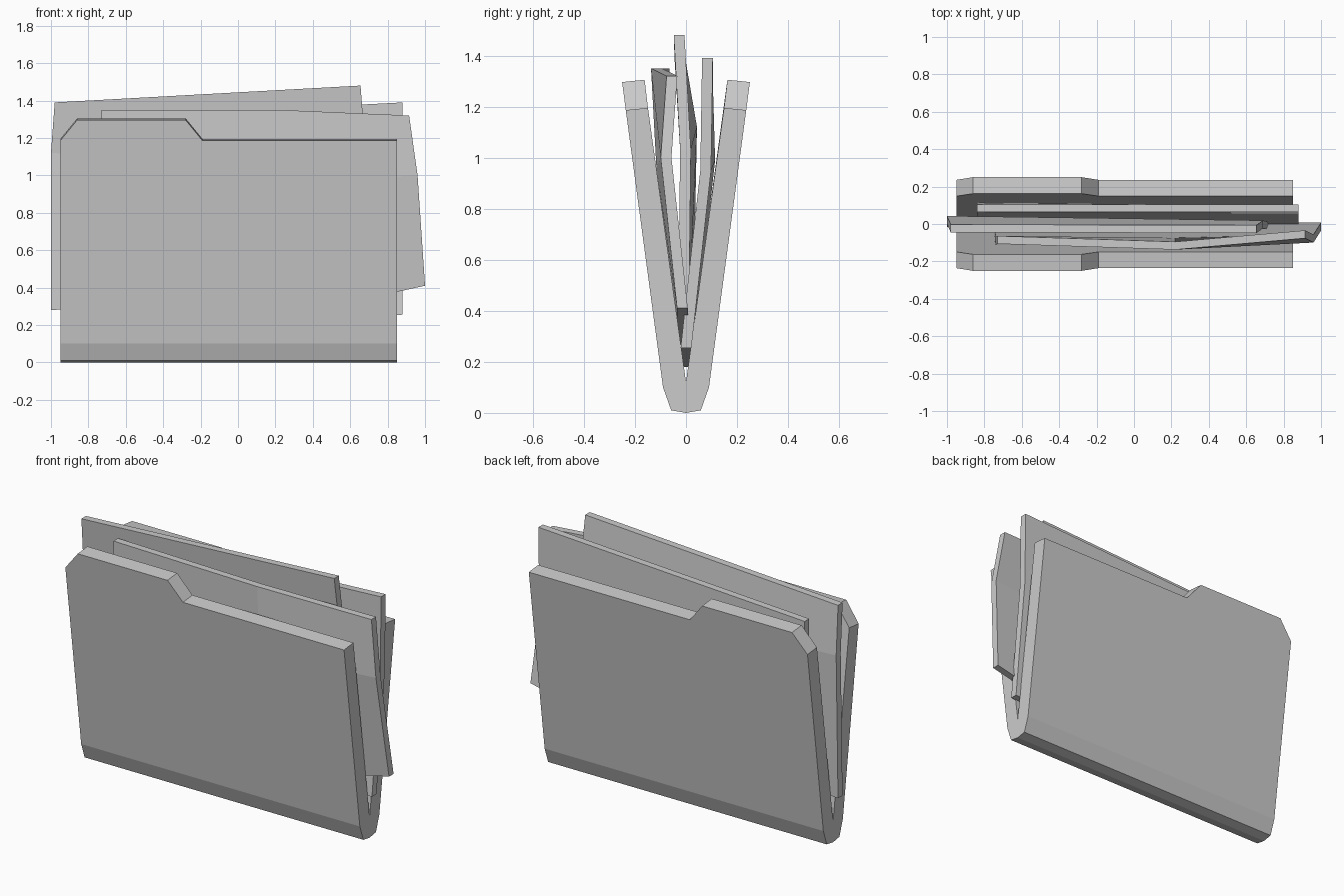
import bpy, bmesh

if "Cube" in bpy.data.objects:
    bpy.data.objects.remove(bpy.data.objects["Cube"])


def finish(name, bm):
    bmesh.ops.recalc_face_normals(bm, faces=bm.faces)
    me = bpy.data.meshes.new(name)
    bm.to_mesh(me)
    bm.free()
    ob = bpy.data.objects.new(name, me)
    bpy.context.collection.objects.link(ob)
    return ob


# Folder cover: front half with tab, mirrored to the back across y = 0
L, R = -0.95, 0.85
bm = bmesh.new()
tab = [(R, 0), (-0.19, 0), (-0.28, 0.11), (-0.86, 0.11), (L, 0)]
outer = [bm.verts.new((x, -0.236 - 0.13 * h, 1.186 + h)) for x, h in tab]
inner = [bm.verts.new((x, -0.149 - 0.12 * h, 1.195 + h)) for x, h in tab]
spine = [(-0.09, 0.10), (-0.058, 0.01), (0, 0), (0, 0.12)]
right = [bm.verts.new((R, y, z)) for y, z in spine]
left = [bm.verts.new((L, y, z)) for y, z in spine]
bm.faces.new(outer + [left[0], right[0]])
bm.faces.new(inner + [left[3], right[3]])
for i in range(2):
    bm.faces.new((right[i], right[i + 1], left[i + 1], left[i]))
for i in range(4):
    bm.faces.new((outer[i], outer[i + 1], inner[i + 1], inner[i]))
bm.faces.new([outer[0]] + right + [inner[0]])
bm.faces.new([outer[-1]] + left + [inner[-1]])
cover = finish("folder_cover", bm)
m = cover.modifiers.new("mirror", 'MIRROR')
m.use_axis = (False, True, False)
m.merge_threshold = 0.001


# Bent paper sheet: grid of midpoints (top row first) thickened along y
def sheet(name, rows, t=0.021):
    bm = bmesh.new()
    grid = [[bm.verts.new((x, y - t, z)) for x, y, z in row] for row in rows]
    for a, b in zip(grid, grid[1:]):
        for i in range(len(a) - 1):
            bm.faces.new((a[i], b[i], b[i + 1], a[i + 1]))
    ext = bmesh.ops.extrude_face_region(bm, geom=bm.faces[:], use_keep_orig=True)
    verts = [g for g in ext["geom"] if isinstance(g, bmesh.types.BMVert)]
    bmesh.ops.translate(bm, vec=(0, 2 * t, 0), verts=verts)
    finish(name, bm)


sheet("front_paper", [
    [(-0.73, -0.085, 1.35), (0.22, -0.116, 1.35), (0.915, -0.055, 1.32)],
    [(-0.74, -0.09, 0.95), (0.22, -0.095, 0.96), (0.96, -0.078, 1.0)],
    [(-0.75, -0.01, 0.19), (0.22, -0.012, 0.24), (1.0, -0.014, 0.41)]])
sheet("middle_paper", [
    [(-0.98, -0.024, 1.39), (0.655, -0.027, 1.48)],
    [(-1.0, 0.022, 1.12), (0.69, -0.002, 1.03)],
    [(-1.0, 0.005, 0.28), (0.72, -0.01, 0.37)]])
sheet("back_paper", [
    [(-0.84, 0.084, 1.30), (0.88, 0.084, 1.39)],
    [(-0.84, 0.093, 0.99), (0.88, 0.077, 0.95)],
    [(-0.84, 0.004, 0.18), (0.88, 0.0, 0.255)]])
